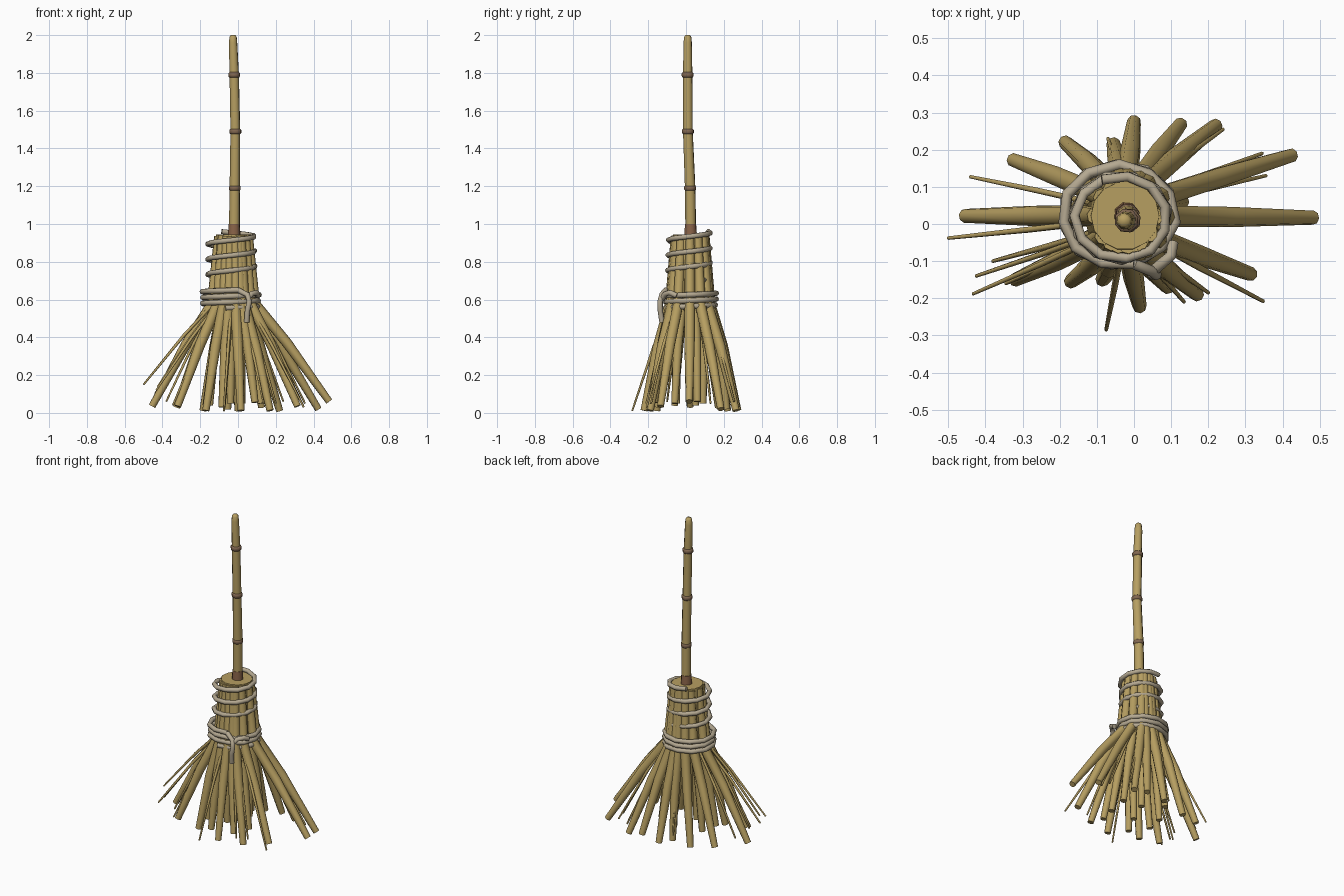
import bpy, bmesh, math, random
from mathutils import Vector

if "Cube" in bpy.data.objects:
    bpy.data.objects.remove(bpy.data.objects["Cube"])

random.seed(4)
CX, CY = -0.024, 0.022          # axis of the broom head


def material(name, rgb):
    m = bpy.data.materials.new(name)
    m.diffuse_color = (*rgb, 1)
    m.use_nodes = True
    m.node_tree.nodes["Principled BSDF"].inputs["Base Color"].default_value = m.diffuse_color
    return m


STRAW = material("straw", (0.47, 0.345, 0.12))
BROWN = material("node brown", (0.22, 0.135, 0.08))
COLLAR = material("collar brown", (0.25, 0.125, 0.065))
ROPE = material("rope", (0.46, 0.395, 0.285))


def tube(bm, pts, radii, sides, spin=0.0):
    """Sweep an n-gon along a path, capped at both ends."""
    pts = [Vector(p) for p in pts]
    rings, u = [], None
    for i, p in enumerate(pts):
        t = (pts[min(i + 1, len(pts) - 1)] - pts[max(i - 1, 0)]).normalized()
        if u is None:
            u = Vector((1, 0, 0)) if abs(t.x) < 0.8 else Vector((0, 0, 1))
        u = (u - t * u.dot(t)).normalized()
        v = t.cross(u)
        ring = []
        for k in range(sides):
            a = spin + 2 * math.pi * k / sides
            ring.append(bm.verts.new(p + (u * math.cos(a) + v * math.sin(a)) * radii[i]))
        rings.append(ring)
    for r0, r1 in zip(rings, rings[1:]):
        for k in range(sides):
            j = (k + 1) % sides
            bm.faces.new((r0[k], r0[j], r1[j], r1[k]))
    bm.faces.new(rings[0][::-1])
    bm.faces.new(rings[-1])


def finish(name, bm, mat):
    bmesh.ops.recalc_face_normals(bm, faces=bm.faces)
    me = bpy.data.meshes.new(name)
    bm.to_mesh(me)
    bm.free()
    me.materials.append(mat)
    me.shade_smooth()
    me.set_sharp_from_angle(angle=math.radians(75))
    ob = bpy.data.objects.new(name, me)
    bpy.context.collection.objects.link(ob)
    return ob


# Handle: slightly bent bamboo pole
bm = bmesh.new()
pole = [(-0.02, 0.026, 0.9), (-0.017, 0.022, 1.19), (-0.014, 0.01, 1.49),
        (-0.02, 0.009, 1.79), (-0.026, 0.009, 1.96), (-0.026, 0.009, 1.99), (-0.026, 0.009, 2.0)]
tube(bm, pole, [0.03, 0.029, 0.027, 0.026, 0.023, 0.02, 0.013], 8, 0.3)
finish("handle", bm, STRAW)

# Bamboo nodes
bm = bmesh.new()
for x, y, z in pole[1:4]:
    tube(bm, [(x, y, z - 0.014), (x, y, z - 0.007), (x, y, z + 0.007), (x, y, z + 0.014)],
         [0.028, 0.033, 0.033, 0.027], 8, 0.3)
finish("handle_nodes", bm, BROWN)

# Collar where the handle enters the head
bm = bmesh.new()
tube(bm, [(-0.02, 0.025, 0.92), (-0.02, 0.024, 1.0)], [0.036, 0.031], 8, 0.3)
finish("handle_collar", bm, COLLAR)

# Solid core of the bound head
bm = bmesh.new()
tube(bm, [(CX, CY, 0.5), (CX, CY, 0.6), (CX, CY, 0.945)], [0.07, 0.11, 0.092], 14)
finish("head_core", bm, STRAW)

# Thick sticks: tip x, y, z
TIPS = [(0.483, 0.017, 0.06), (0.425, 0.185, 0.02), (0.315, -0.135, 0.035), (0.22, 0.265, 0.012),
        (0.125, 0.268, 0.03), (0, 0.275, 0.012), (-0.055, 0.215, 0.02), (-0.185, 0.22, 0.012),
        (-0.325, 0.172, 0.03), (-0.455, 0.022, 0.035), (-0.32, -0.15, 0.035), (-0.17, -0.155, 0.012),
        (-0.085, -0.15, 0.03), (0.015, -0.222, 0.012), (0.09, -0.17, 0.055), (0.17, -0.19, 0.012)]
INNER = [(0.13, 0.06, 0.06), (-0.15, 0.05, 0.04), (0.02, 0.09, 0.05),
         (-0.04, -0.05, 0.05), (0.12, -0.06, 0.05), (-0.17, -0.06, 0.04)]


def stick(bm, tip, r_top, r_mid, r_tip, sides, ring_scale=1.0):
    x, y, z = tip
    a = math.atan2((y - CY) * 1.6, x - CX)
    c, s = math.cos(a), math.sin(a)
    kink = Vector((CX + c * 0.112 * ring_scale, CY + s * 0.105 * ring_scale, 0.58))
    end = Vector(tip)
    mid = kink.lerp(end, 0.4) + Vector((c * 0.012, s * 0.01, 0))
    top = (CX + c * 0.078 * ring_scale, CY + s * 0.078 * ring_scale, 0.942 - random.random() * 0.01)
    tube(bm, [top, kink, mid, end], [r_top, r_mid, r_mid * 0.95, r_tip], sides, random.random())


bm = bmesh.new()
for t in TIPS:
    stick(bm, t, 0.025, 0.029, 0.019, 8)
for t in INNER:
    stick(bm, t, 0.02, 0.027, 0.019, 8, 0.6)
finish("thick_sticks", bm, STRAW)

# Thin stray straws
THIN = [(-0.44, 0.127, 0.1), (-0.5, -0.038, 0.15), (-0.433, -0.188, 0.12), (-0.425, -0.14, 0.14),
        (-0.38, -0.1, 0.06), (0.348, -0.208, 0.03), (-0.075, -0.285, 0.01), (0.345, 0.19, 0.04),
        (0.355, 0.13, 0.05), (0.135, -0.21, 0.05), (0.2, -0.185, 0.05), (-0.345, -0.16, 0.04),
        (0.24, 0.255, 0.06), (-0.07, 0.23, 0.06)]
bm = bmesh.new()
for t in THIN:
    stick(bm, t, 0.008, 0.009, 0.005, 6, 0.95)
finish("thin_straws", bm, STRAW)


def helix(cx, cy, rx, ry, a0, a1, z0, pitch, per_turn=11):
    """Counterclockwise rising coil, angles in degrees."""
    n = round((a1 - a0) / 360 * per_turn)
    out = []
    for i in range(n + 1):
        d = a0 + (a1 - a0) * i / n
        a = math.radians(d)
        w = 1 + random.uniform(-0.02, 0.02)
        out.append((cx + rx * w * math.cos(a), cy + ry * w * math.sin(a), z0 + pitch * (d - a0) / 360))
    return out


# Upper rope: loose spiral up the head
bm = bmesh.new()
p = helix(-0.035, 0.018, 0.124, 0.113, 40, 40 + 360 * 3 + 75, 0.703, 0.08)
tube(bm, p, [0.014] * len(p), 8)
finish("upper_rope", bm, ROPE)

# Lower rope: tight triple coil with a hanging tail at the front
bm = bmesh.new()
p = helix(-0.04, 0.024, 0.151, 0.134, -100, -100 + 360 * 3 + 25, 0.555, 0.031)
tube(bm, p, [0.0145] * len(p), 8)
tail = [p[-1], (0.01, -0.112, 0.645), (0.05, -0.128, 0.625), (0.06, -0.137, 0.59),
        (0.05, -0.136, 0.54), (0.046, -0.127, 0.48)]
tube(bm, tail, [0.0145] * 6, 8)
tube(bm, [(0.105, -0.05, 0.62), (0.1, -0.085, 0.637), (0.07, -0.11, 0.63), (0.05, -0.128, 0.6)],
     [0.0145] * 4, 8)
finish("lower_rope", bm, ROPE)
